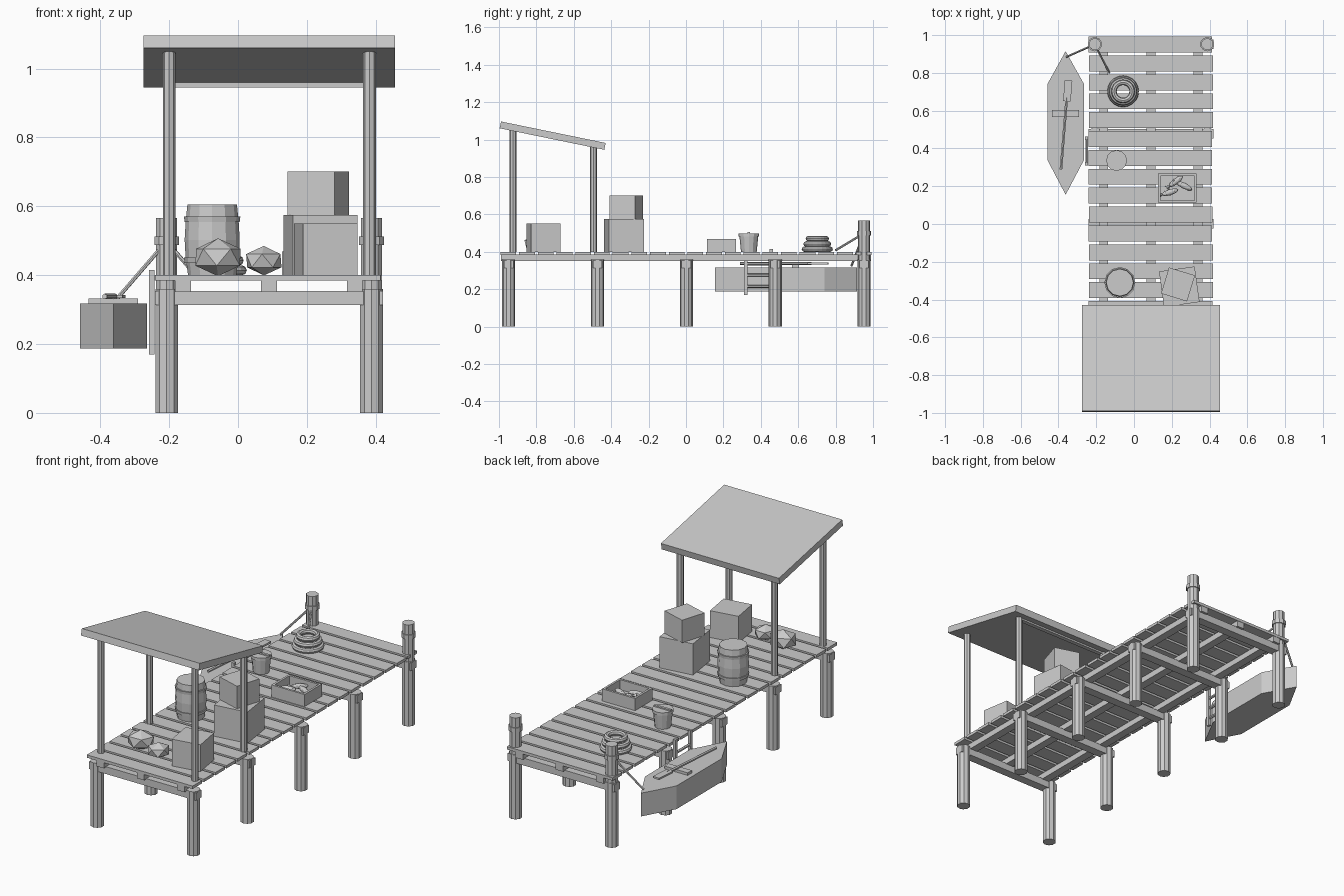
import bpy, bmesh, math, random
from mathutils import Vector, Matrix

if "Cube" in bpy.data.objects:
    bpy.data.objects.remove(bpy.data.objects["Cube"])

random.seed(4)
CX = 0.09                      # pier centre line
DECK = 0.40                    # deck top
XS = (-0.207, 0.388)           # pile rows


def make(name, bm, loc=(0, 0, 0), rot=(0, 0, 0)):
    bmesh.ops.recalc_face_normals(bm, faces=bm.faces)
    me = bpy.data.meshes.new(name)
    bm.to_mesh(me)
    bm.free()
    ob = bpy.data.objects.new(name, me)
    ob.location, ob.rotation_euler = loc, rot
    bpy.context.collection.objects.link(ob)
    return ob


def box(name, loc, size, rot=(0, 0, 0)):
    bm = bmesh.new()
    bmesh.ops.create_cube(bm, size=1)
    bmesh.ops.scale(bm, vec=size, verts=bm.verts)
    return make(name, bm, loc, rot)


def rod(name, a, b, r, sides=10):
    a, b = Vector(a), Vector(b)
    d = b - a
    bm = bmesh.new()
    bmesh.ops.create_cone(bm, cap_ends=True, segments=sides, radius1=r, radius2=r, depth=d.length)
    return make(name, bm, (a + b) / 2, d.to_track_quat('Z', 'Y').to_euler())


def lathe(name, profile, loc, sides=12):
    # profile of (radius, z), closed with flat caps
    bm = bmesh.new()
    rings = [[bm.verts.new((r * math.cos(2 * math.pi * i / sides), r * math.sin(2 * math.pi * i / sides), z))
              for i in range(sides)] for r, z in profile]
    for p, q in zip(rings, rings[1:]):
        for i in range(sides):
            j = (i + 1) % sides
            bm.faces.new((p[i], p[j], q[j], q[i]))
    bm.faces.new(rings[0])
    bm.faces.new(rings[-1])
    return make(name, bm, loc)


def blob(name, loc, scale, rot, sub=1):
    bm = bmesh.new()
    bmesh.ops.create_icosphere(bm, subdivisions=sub, radius=1)
    bmesh.ops.scale(bm, vec=scale, verts=bm.verts)
    return make(name, bm, loc, rot)


# deck planks
for i in range(20):
    box("deck_plank", (CX - 0.002 + random.uniform(-.003, .003), -0.95 + 0.1 * i, 0.392),
        (0.655, 0.084, 0.016))
# stringers under the planks
for x in (-0.16, 0.09, 0.339):
    box("stringer", (x, 0, 0.368), (0.046, 1.98, 0.034))
# piles and cross beams
for k in range(5):
    y = -0.948 + 0.475 * k
    box("cross_beam", (CX, y, 0.334), (0.662, 0.05, 0.041))
    for x in XS:
        rod("pile", (x, y, 0), (x, y, 0.36), 0.035)
# mooring posts at the far end
for x in XS:
    rod("mooring_post", (x, 0.952, 0.34), (x, 0.952, 0.566), 0.032)
    rod("mooring_post_collar", (x, 0.952, 0.488), (x, 0.952, 0.512), 0.038)

# shelter
for x in (-0.2, 0.382):
    rod("front_roof_post", (x, -0.925, DECK), (x, -0.925, 1.052), 0.0185, 8)
    rod("rear_roof_post", (x, -0.495, DECK), (x, -0.495, 0.965), 0.0185, 8)
box("rear_roof_beam", (0.091, -0.495, 0.958), (0.58, 0.024, 0.026))
box("roof", (0.091, -0.713, 1.021), (0.73, 0.571, 0.037), (-math.radians(11.6), 0, 0))

# crates
box("large_crate", (0.24, -0.332, 0.487), (0.19, 0.19, 0.175), (0, 0, math.radians(8)))
box("upper_crate", (0.233, -0.32, 0.637), (0.144, 0.144, 0.127), (0, 0, math.radians(-17)))
box("front_crate", (0.255, -0.762, 0.475), (0.16, 0.16, 0.15), (0, 0, math.radians(9.5)))

# sacks
blob("large_sack", (-0.058, -0.775, 0.452), (0.077, 0.066, 0.055), (0, 0, 0.3))
blob("small_sack", (0.075, -0.81, 0.442), (0.063, 0.056, 0.043), (0, 0, 0.9))

# barrel with hoops
lathe("barrel", [(.070, 0), (.077, .05), (.080, .1025), (.077, .155), (.072, .205)], (-0.075, -0.31, DECK))
for z in (0.035, 0.155):
    lathe("barrel_hoop", [(.080, z), (.082, z + .016)], (-0.075, -0.31, DECK))

# bucket
lathe("bucket", [(.042, 0), (.052, .098)], (-0.092, 0.336, DECK))
lathe("bucket_rim", [(.055, .082), (.055, .098)], (-0.092, 0.336, DECK))
box("bucket_handle", (-0.092, 0.336, 0.5), (0.105, 0.014, 0.01))

# open fish tray
fx, fy = 0.23, 0.19
box("tray_base", (fx, fy, 0.406), (0.2, 0.15, 0.012))
for s in (-1, 1):
    box("tray_long_side", (fx, fy + s * 0.071, 0.434), (0.204, 0.012, 0.068))
    box("tray_short_side", (fx + s * 0.096, fy, 0.434), (0.012, 0.13, 0.068))
for dx, dy, a in ((-.008, .036, .65), (.036, .012, -.45), (-.04, -.022, .3)):
    c = Vector((fx + dx, fy + dy, 0.443))
    blob("fish", c, (0.046, 0.016, 0.014), (0, 0, a), 2)
    t = c - 0.05 * Vector((math.cos(a), math.sin(a), 0))
    bm = bmesh.new()
    bmesh.ops.create_cone(bm, cap_ends=True, segments=4, radius1=0.014, radius2=0.003, depth=0.022)
    make("fish_tail", bm, t, (0, math.pi / 2, a))

# rope coil
for r, z in ((.069, .414), (.060, .442), (.048, .47)):
    bpy.ops.mesh.primitive_torus_add(location=(-0.058, 0.702, z), major_radius=r, minor_radius=0.0145,
                                     major_segments=20, minor_segments=8)
    bpy.context.object.name = "rope_coil"

# boat hull: six-sided outline pushed up
bm = bmesh.new()
outline = [(-.362, .155), (-.264, .34), (-.264, .74), (-.362, .915), (-.459, .74), (-.459, .34)]
f = bm.faces.new([bm.verts.new((x, y, 0.187)) for x, y in outline])
up = bmesh.ops.extrude_face_region(bm, geom=[f])["geom"]
bmesh.ops.translate(bm, vec=(0, 0, 0.13), verts=[v for v in up if isinstance(v, bmesh.types.BMVert)])
if not f.is_valid or len(bm.faces) < 8:
    bm.faces.new([v for v in bm.verts if v.co.z < 0.2])
make("boat_hull", bm)
box("boat_seat", (-0.362, 0.586, 0.324), (0.144, 0.037, 0.015))
# oar
a, b = Vector((-.387, .288, .338)), Vector((-.356, .67, .338))
rod("oar_shaft", a, b, 0.008, 6)
box("oar_blade", (-.351, .705, .338), (0.04, 0.11, 0.01), (0, 0, -0.08))

# ladder
for y in (0.32, 0.455):
    box("ladder_rail", (-0.251, y, 0.292), (0.016, 0.018, 0.245))
for z in (0.215, 0.275, 0.335):
    rod("ladder_rung", (-0.251, 0.32, z), (-0.251, 0.455, z), 0.008, 6)

# mooring lines
rod("boat_line", (-.21, .95, .495), (-.357, .885, .325), 0.006, 6)
rod("deck_line", (-.205, .945, .495), (-.13, .80, .408), 0.006, 6)
